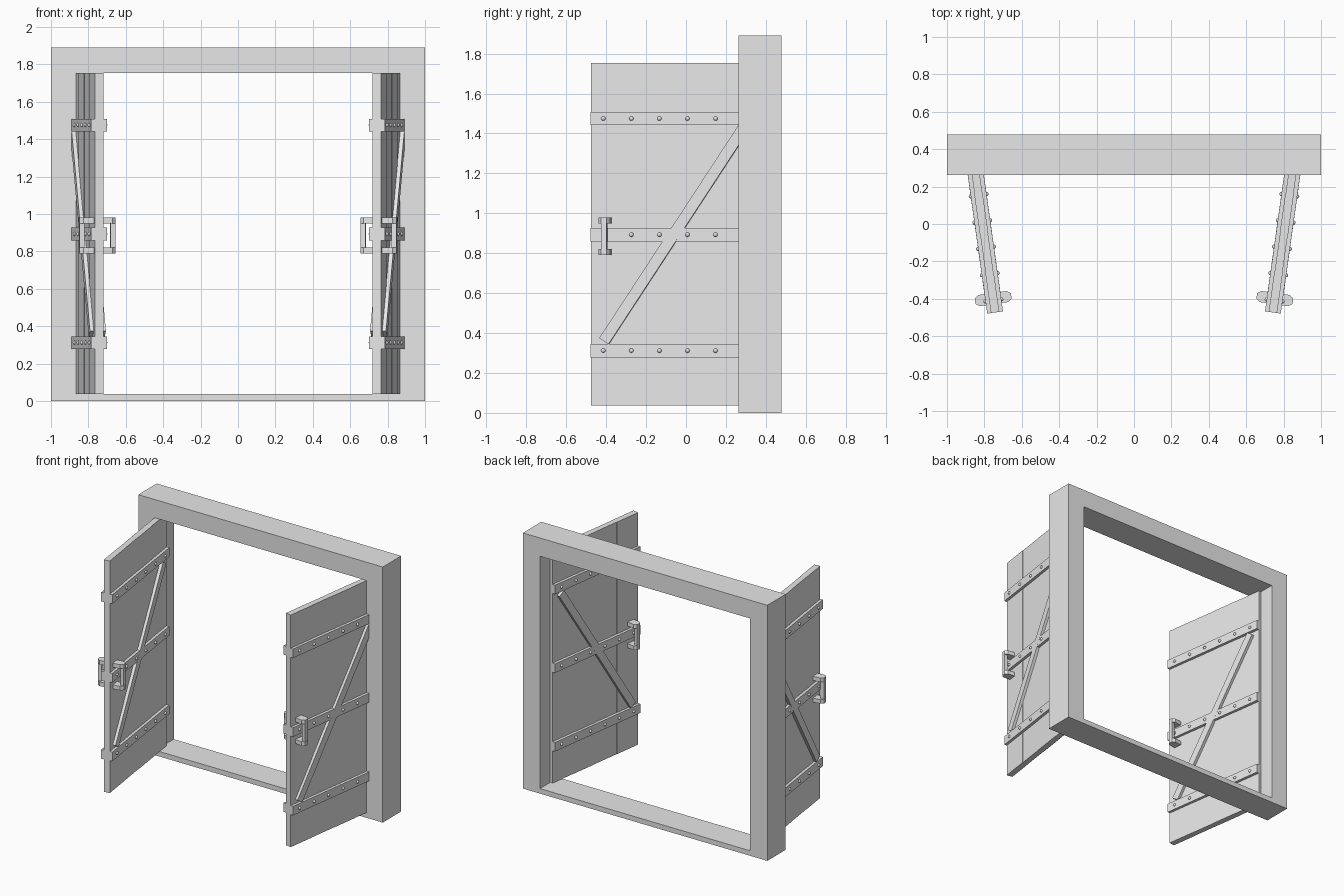
import bpy, bmesh
from math import radians, atan2, hypot
from mathutils import Matrix, Vector

cube = bpy.data.objects.get("Cube")
if cube:
    bpy.data.objects.remove(cube)

grey = bpy.data.materials.new("plain_grey")
grey.use_nodes = True
colour = (0.8, 0.8, 0.8, 1)
grey.diffuse_color = colour
grey.node_tree.nodes["Principled BSDF"].inputs["Base Color"].default_value = colour


def finish(name, bm, matrix):
    mesh = bpy.data.meshes.new(name)
    bmesh.ops.recalc_face_normals(bm, faces=bm.faces)
    bm.to_mesh(mesh)
    bm.free()
    mesh.materials.append(grey)
    obj = bpy.data.objects.new(name, mesh)
    obj.matrix_world = matrix
    bpy.context.collection.objects.link(obj)
    return obj


def add_box(bm, centre, size, tilt=0):
    m = (Matrix.Translation(centre) @ Matrix.Rotation(tilt, 4, 'X')
         @ Matrix.Diagonal((*size, 1)))
    return bmesh.ops.create_cube(bm, size=1, matrix=m)["verts"]


def prism(bm, outline, to_point, depth):
    """Extrude a closed 2D outline by the vector depth."""
    face = bm.faces.new([bm.verts.new(to_point(a, b)) for a, b in outline])
    ext = bmesh.ops.extrude_face_region(bm, geom=[face])
    verts = [v for v in ext["geom"] if isinstance(v, bmesh.types.BMVert)]
    bmesh.ops.translate(bm, verts=verts, vec=depth)


# Surrounding frame: outer block with a rectangular opening
W, H, FRONT, BACK = 1.0, 1.89, 0.263, 0.478
OPEN_X, SILL, HEAD = 0.86, 0.037, 1.755
bm = bmesh.new()
outer = [(-W, 0), (W, 0), (W, H), (-W, H)]
inner = [(-OPEN_X, SILL), (OPEN_X, SILL), (OPEN_X, HEAD), (-OPEN_X, HEAD)]
rings = [[bm.verts.new((x, y, z)) for x, z in loop]
         for loop, y in ((outer, FRONT), (inner, FRONT), (inner, BACK), (outer, BACK))]
for a, b in zip(rings, rings[1:] + rings[:1]):
    for i in range(4):
        j = (i + 1) % 4
        bm.faces.new((a[i], a[j], b[j], b[i]))
finish("frame", bm, Matrix())

# Door dimensions, in door space: x through the door, y towards the hinge
LENGTH, THICK, STRAP = 0.84, 0.045, 0.02
FACE = THICK / 2
STRAP_Z = (0.312, 0.893, 1.475)
MID = STRAP_Z[1]
PLANKS = 4


def build_door(label, place):
    # Vertical planks with tiny steps between them
    bm = bmesh.new()
    width = LENGTH / PLANKS
    for i in range(PLANKS):
        add_box(bm, (0, (i + 0.5) * width - LENGTH / 2, (SILL + HEAD) / 2),
                (THICK - 0.003 * (i % 2), width, HEAD - SILL - 0.002))
    finish(label + "_planks", bm, place)

    for side, face_name in ((-1, "face_a"), (1, "face_b")):
        tag = label + "_" + face_name
        # Horizontal straps
        bm = bmesh.new()
        for z in STRAP_Z:
            add_box(bm, (side * (FACE + STRAP / 2 - 0.001), 0, z),
                    (STRAP + 0.002, LENGTH, 0.067))
        finish(tag + "_straps", bm, place)

        # Diagonal brace, low at the free edge and high at the hinge
        bm = bmesh.new()
        half_y, half_z = 0.352, 0.533
        add_box(bm, (side * (FACE + STRAP / 2 - 0.0005), 0, MID),
                (STRAP + 0.002, 2 * hypot(half_y, half_z), 0.056),
                atan2(half_z, half_y))
        finish(tag + "_brace", bm, place)

        # Domed rivets along each strap
        bm = bmesh.new()
        for z in STRAP_Z:
            for i in range(6):
                m = (Matrix.Translation((side * (FACE + STRAP), (i - 2.5) * 0.142, z))
                     @ Matrix.Rotation(radians(90), 4, 'Y'))
                bmesh.ops.create_uvsphere(bm, u_segments=12, v_segments=8,
                                          radius=0.011, matrix=m)
        for f in bm.faces:
            f.smooth = True
        finish(tag + "_rivets", bm, place)

        # Handle: two chamfered brackets joined by an upright grip
        bm = bmesh.new()
        grip_y, reach, half = -0.345, 0.077, 0.03
        bracket = [(0, -half), (reach - 0.02, -half), (reach, -half / 2),
                   (reach, half / 2), (reach - 0.02, half), (0, half)]
        for z in (0.79, 0.95):
            prism(bm, bracket,
                  lambda a, b: (side * (FACE - 0.002 + a), grip_y + b, z),
                  Vector((0, 0, 0.03)))
        add_box(bm, (side * (FACE + reach - 0.016), grip_y, 0.885),
                (0.026, 0.028, 0.17))
        finish(tag + "_handle", bm, place)


# Two doors swung open towards the front
for label, s in (("left_door", 1), ("right_door", -1)):
    build_door(label, Matrix.Translation((s * 0.801, -0.057, 0))
               @ Matrix.Rotation(radians(-8 * s), 4, 'Z'))
